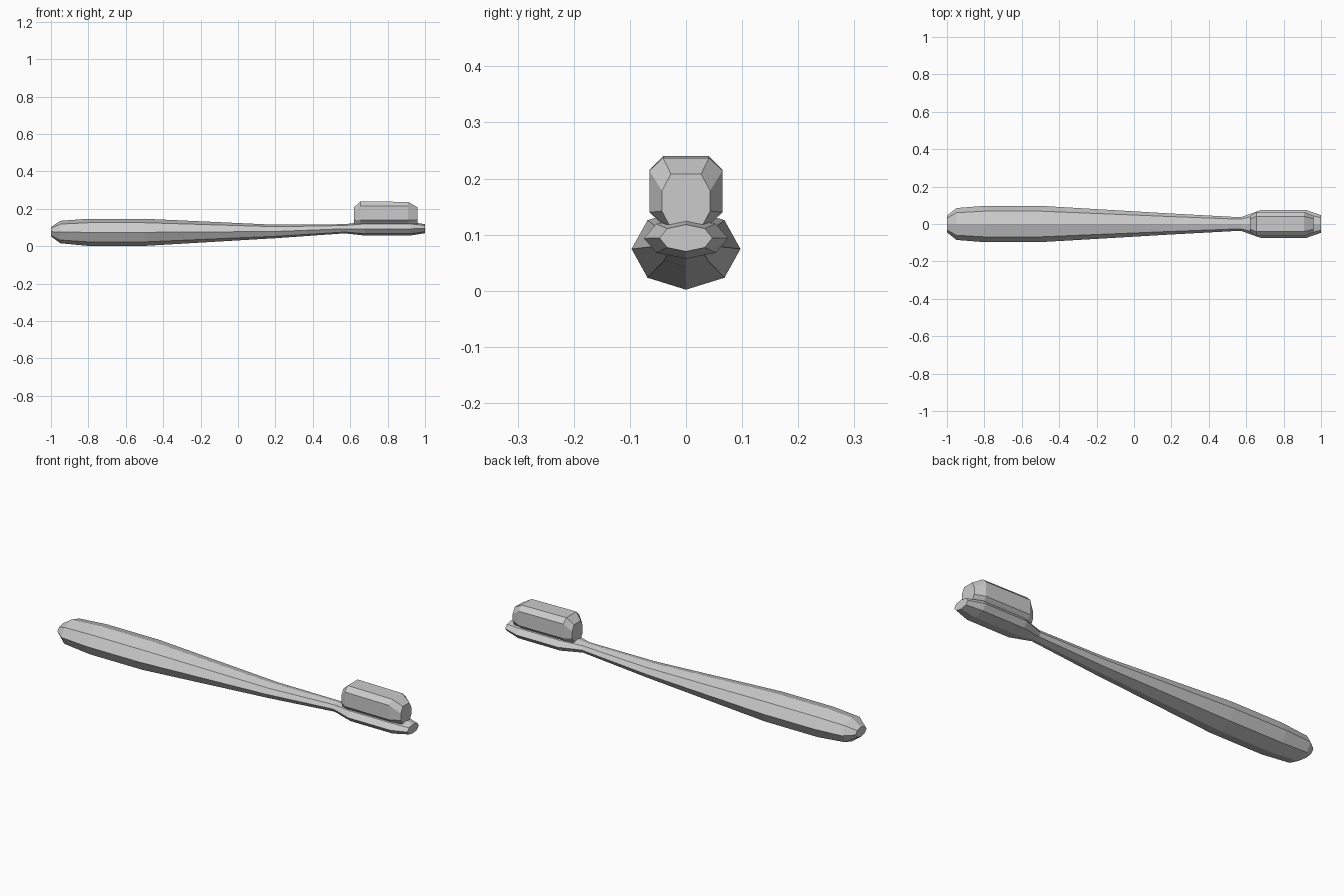
import bpy
import bmesh
import math

if "Cube" in bpy.data.objects:
    bpy.data.objects.remove(bpy.data.objects["Cube"])

grey = bpy.data.materials.new("plain_grey")
grey.diffuse_color = (0.6, 0.6, 0.6, 1)
grey.use_nodes = True
grey.node_tree.nodes["Principled BSDF"].inputs["Base Color"].default_value = grey.diffuse_color


def loft(name, rings):
    """Skin equal-sized rings of points and cap both ends."""
    bm = bmesh.new()
    loops = [[bm.verts.new(p) for p in ring] for ring in rings]
    n = len(loops[0])
    for a, b in zip(loops, loops[1:]):
        for i in range(n):
            j = (i + 1) % n
            bm.faces.new((a[i], a[j], b[j], b[i]))
    bm.faces.new(loops[0])
    bm.faces.new(loops[-1])
    bmesh.ops.recalc_face_normals(bm, faces=bm.faces)
    mesh = bpy.data.meshes.new(name)
    bm.to_mesh(mesh)
    bm.free()
    mesh.materials.append(grey)
    obj = bpy.data.objects.new(name, mesh)
    bpy.context.collection.objects.link(obj)
    return obj


def oval(x, half_width, bottom, top):
    """Eight-sided oval ring across the brush."""
    mid, half = (top + bottom) / 2, (top - bottom) / 2
    return [(x, half_width * math.cos(i * math.pi / 4),
             mid + half * math.sin(i * math.pi / 4)) for i in range(8)]


def cut_box(x, w, bottom, top, cy, cz):
    """Rectangle ring with cut corners."""
    return [(x, w, bottom + cz), (x, w, top - cz),
            (x, w - cy, top), (x, cy - w, top),
            (x, -w, top - cz), (x, -w, bottom + cz),
            (x, cy - w, bottom), (x, w - cy, bottom)]


# Handle, neck and head: x, half width, bottom, top
loft("handle_and_head", [oval(*s) for s in (
    (-1.00, 0.045, 0.053, 0.103),
    (-0.95, 0.085, 0.016, 0.136),
    (-0.80, 0.097, 0.002, 0.147),
    (-0.50, 0.097, 0.002, 0.147),
    (0.20, 0.056, 0.043, 0.115),
    (0.57, 0.036, 0.069, 0.118),
    (0.68, 0.075, 0.057, 0.130),
    (0.92, 0.075, 0.057, 0.130),
    (1.00, 0.047, 0.070, 0.118))])

# Bristle block with cut edges
loft("bristles", [cut_box(*s) for s in (
    (0.62, 0.043, 0.112, 0.208, 0.016, 0.030),
    (0.655, 0.065, 0.117, 0.240, 0.024, 0.024),
    (0.91, 0.065, 0.117, 0.237, 0.024, 0.023),
    (0.96, 0.043, 0.112, 0.208, 0.016, 0.030))])
